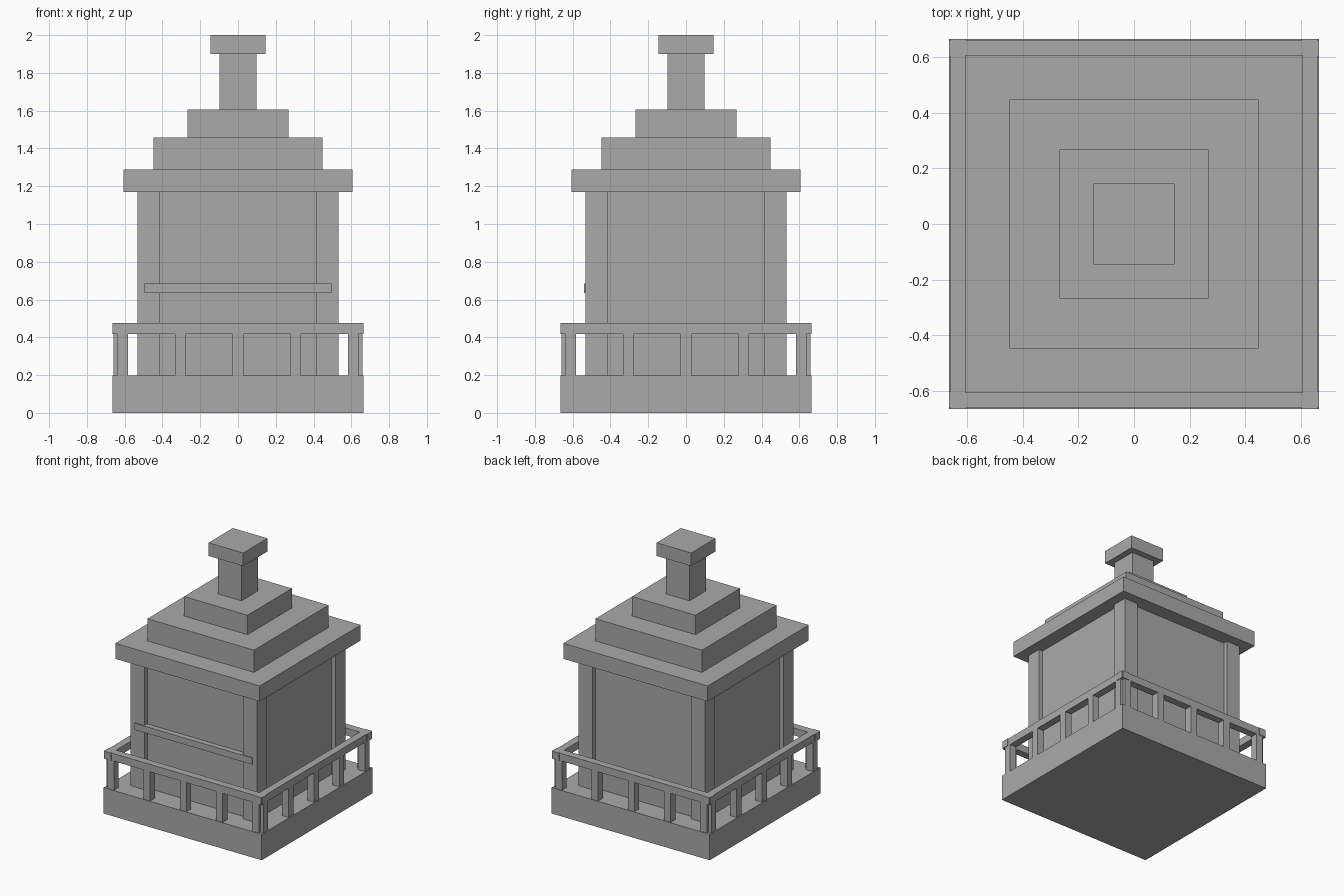
import bpy

cube = bpy.data.objects.get("Cube")
if cube:
    bpy.data.objects.remove(cube, do_unlink=True)

stone = bpy.data.materials.new("grey_stone")
stone.use_nodes = True
GREY = (0.402, 0.402, 0.402, 1)
stone.diffuse_color = GREY
stone.node_tree.nodes["Principled BSDF"].inputs["Base Color"].default_value = GREY


def box(name, x, y, z):
    """Box from (low, high) ranges on each axis."""
    bpy.ops.mesh.primitive_cube_add(size=1, location=[sum(r) / 2 for r in (x, y, z)])
    ob = bpy.context.object
    ob.name = name
    ob.scale = [r[1] - r[0] for r in (x, y, z)]
    bpy.ops.object.transform_apply(location=True, rotation=False, scale=True)
    ob.data.materials.append(stone)
    return ob


def block(name, half, z0, z1):
    return box(name, (-half, half), (-half, half), (z0, z1))


# Plinth, recessed walls and stepped roof with finial
block("plinth", 0.665, 0, 0.197)
block("walls", 0.498, 0.197, 1.17)
block("eave", 0.607, 1.17, 1.288)
block("lower_roof_step", 0.448, 1.288, 1.457)
block("upper_roof_step", 0.267, 1.457, 1.605)
block("finial_shaft", 0.098, 1.605, 1.9)
block("finial_cap", 0.146, 1.9, 2.0)

# Corner pillars
for sx, side in ((-1, "right"), (1, "left")):
    for sy, end in ((-1, "front"), (1, "back")):
        box(f"{end}_{side}_pillar", sorted((sx * 0.415, sx * 0.532)),
            sorted((sy * 0.415, sy * 0.532)), (0.197, 1.17))

# Cross plank on the front
box("front_plank", (-0.495, 0.495), (-0.54, -0.498), (0.635, 0.685))

# Balustrade: a handrail and five balusters on each side
RAIL_Z, POST_Z = (0.418, 0.475), (0.197, 0.418)
for s, front_name, side_name in ((-1, "front", "right"), (1, "back", "left")):
    across = sorted((s * 0.603, s * 0.66))
    box(f"{front_name}_handrail", (-0.665, 0.665), across, RAIL_Z)
    box(f"{side_name}_handrail", across, (-0.665, 0.665), RAIL_Z)
    for i in range(5):
        c = (i - 2) * 0.305
        along = (c - 0.028, c + 0.028)
        box(f"{front_name}_baluster_{i + 1}", along, across, POST_Z)
        box(f"{side_name}_baluster_{i + 1}", across, along, POST_Z)
